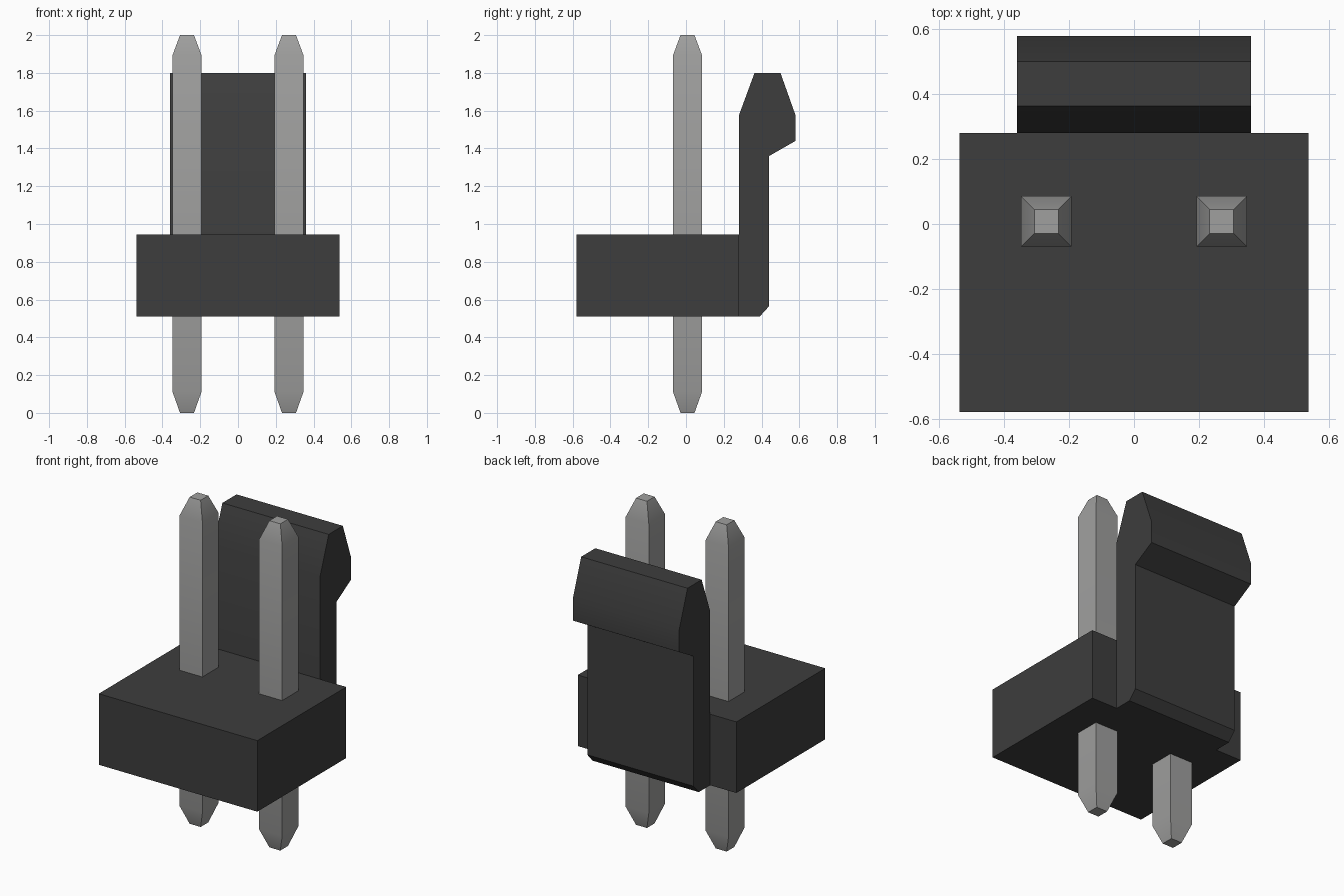
import bpy
import bmesh
import math

cube = bpy.data.objects.get("Cube")
if cube:
    bpy.data.objects.remove(cube, do_unlink=True)


def make_material(name, rgb):
    mat = bpy.data.materials.new(name)
    mat.use_nodes = True
    color = (*rgb, 1.0)
    mat.diffuse_color = color
    mat.node_tree.nodes["Principled BSDF"].inputs["Base Color"].default_value = color
    return mat


black_plastic = make_material("black plastic", (0.047, 0.047, 0.047))
grey_metal = make_material("grey metal", (0.35, 0.35, 0.345))


def finish(name, bm, mat):
    """Turn a bmesh into an object with soft shading on shallow bevels."""
    bmesh.ops.recalc_face_normals(bm, faces=bm.faces)
    mesh = bpy.data.meshes.new(name)
    bm.to_mesh(mesh)
    bm.free()
    mesh.materials.append(mat)
    obj = bpy.data.objects.new(name, mesh)
    bpy.context.collection.objects.link(obj)
    bpy.ops.object.select_all(action="DESELECT")
    obj.select_set(True)
    bpy.context.view_layer.objects.active = obj
    bpy.ops.object.shade_smooth_by_angle(angle=math.radians(30))
    return obj


def extruded_profile(name, points, half_width, mat):
    """Extrude a side profile of (y, z) points across x."""
    bm = bmesh.new()
    face = bm.faces.new([bm.verts.new((-half_width, y, z)) for y, z in points])
    result = bmesh.ops.extrude_face_region(bm, geom=[face])
    moved = [v for v in result["geom"] if isinstance(v, bmesh.types.BMVert)]
    bmesh.ops.translate(bm, verts=moved, vec=(2 * half_width, 0, 0))
    return finish(name, bm, mat)


def square_pin(name, x, y, sections, mat):
    """Stack square sections of (z, half width) into a closed pin."""
    bm = bmesh.new()
    rings = []
    for z, h in sections:
        corners = ((-h, -h), (h, -h), (h, h), (-h, h))
        rings.append([bm.verts.new((x + dx, y + dy, z)) for dx, dy in corners])
    for low, high in zip(rings, rings[1:]):
        for i in range(4):
            j = (i + 1) % 4
            bm.faces.new((low[i], low[j], high[j], high[i]))
    bm.faces.new(rings[0])
    bm.faces.new(rings[-1])
    return finish(name, bm, mat)


# Housing block
extruded_profile("housing", [(-0.58, 0.51), (0.28, 0.51), (0.28, 0.945), (-0.58, 0.945)],
                 0.537, black_plastic)

# Locking tab with hooked top and chamfered foot
tab_profile = [(0.28, 0.51), (0.39, 0.51), (0.44, 0.565), (0.44, 1.36), (0.58, 1.44),
               (0.58, 1.575), (0.5, 1.8), (0.363, 1.8), (0.28, 1.575)]
extruded_profile("locking_tab", tab_profile, 0.36, black_plastic)

# Two tapered contact pins
pin_sections = [(0, 0.037), (0.115, 0.078), (1.89, 0.078), (2, 0.037)]
for side, sign in (("left", 1), ("right", -1)):
    square_pin(side + "_pin", sign * 0.27, 0.008, pin_sections, grey_metal)
